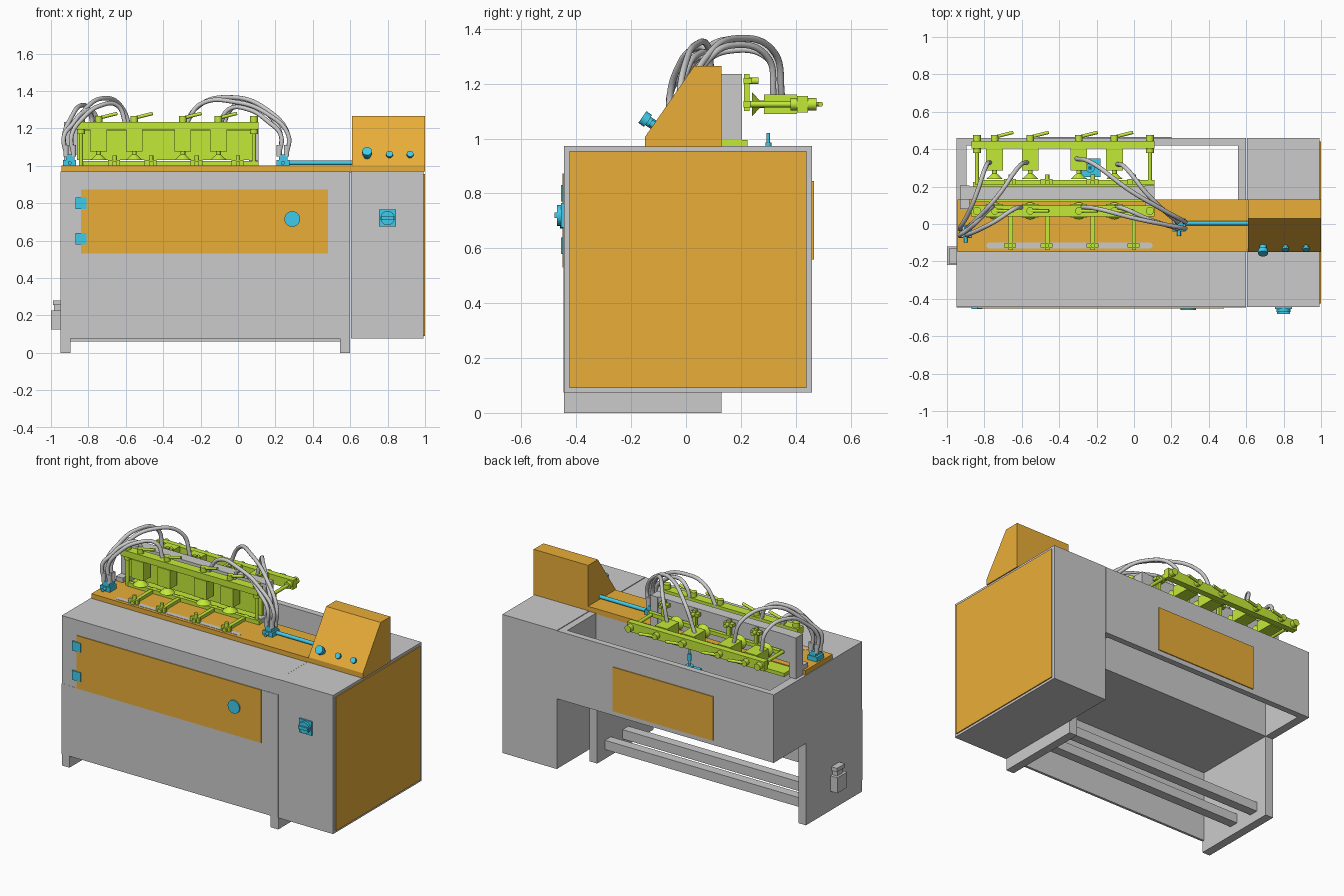
import bpy, bmesh, math
from mathutils import Matrix, Vector

if "Cube" in bpy.data.objects:
    bpy.data.objects.remove(bpy.data.objects["Cube"])


def mat(name, rgb):
    m = bpy.data.materials.new(name)
    m.diffuse_color = (*rgb, 1)
    m.use_nodes = True
    m.node_tree.nodes["Principled BSDF"].inputs["Base Color"].default_value = m.diffuse_color
    return m


ORANGE = mat("orange", (0.82, 0.42, 0.04))
GREEN = mat("green", (0.55, 0.82, 0.04))
BLUE = mat("blue", (0.05, 0.6, 0.82))
I = Matrix.Identity(4)


def finish(name, bm, m, M=I, smooth=False):
    bmesh.ops.recalc_face_normals(bm, faces=bm.faces)
    me = bpy.data.meshes.new(name)
    bm.to_mesh(me)
    bm.free()
    ob = bpy.data.objects.new(name, me)
    ob.matrix_world = M
    bpy.context.collection.objects.link(ob)
    if m:
        me.materials.append(m)
    if smooth:
        bpy.context.view_layer.objects.active = ob
        bpy.ops.object.select_all(action='DESELECT')
        ob.select_set(True)
        bpy.ops.object.shade_smooth_by_angle(angle=math.radians(40))
    return ob


def box(name, x, y, z, m=None, M=I):
    bm = bmesh.new()
    c = Matrix.Translation([(a + b) / 2 for a, b in (x, y, z)])
    s = Matrix.Diagonal([b - a for a, b in (x, y, z)] + [1])
    bmesh.ops.create_cube(bm, size=1, matrix=c @ s)
    return finish(name, bm, m, M)


def rod(name, p, q, r, m=None, M=I, r2=None, n=24):
    p, q = Vector(p), Vector(q)
    d = q - p
    T = Matrix.Translation((p + q) / 2) @ d.to_track_quat('Z', 'Y').to_matrix().to_4x4()
    bm = bmesh.new()
    bmesh.ops.create_cone(bm, cap_ends=True, segments=n, radius1=r,
                          radius2=r if r2 is None else r2, depth=d.length, matrix=T)
    return finish(name, bm, m, M, True)


def prism(name, pts, x0, x1, m=None):
    bm = bmesh.new()
    f = bm.faces.new([bm.verts.new((x0, y, z)) for y, z in pts])
    g = bmesh.ops.extrude_face_region(bm, geom=[f])
    bmesh.ops.translate(bm, vec=(x1 - x0, 0, 0),
                        verts=[v for v in g['geom'] if isinstance(v, bmesh.types.BMVert)])
    return finish(name, bm, m)


def hose(name, pts, r=0.012):
    cu = bpy.data.curves.new(name, 'CURVE')
    cu.dimensions = '3D'
    cu.bevel_depth, cu.bevel_resolution, cu.resolution_u = r, 3, 10
    cu.use_fill_caps = True
    sp = cu.splines.new('BEZIER')
    sp.bezier_points.add(len(pts) - 1)
    for b, p in zip(sp.bezier_points, pts):
        b.co = p
        b.handle_left_type = b.handle_right_type = 'AUTO'
    bpy.context.collection.objects.link(bpy.data.objects.new(name, cu))


# body: closed front half, bottomless basin walls behind it
box("front_body", (-.95, .6), (-.445, .13), (.53, .97))
box("basin_wall_left", (-.95, -.895), (.13, .46), (.53, .97))
box("basin_wall_right", (.555, .6), (.13, .46), (.53, .97))
box("basin_wall_back", (-.895, .555), (.42, .46), (.53, .97))
box("basin_back_panel", (-.52, .2), (.46, .466), (.56, .845), ORANGE)

# open base: end panels standing on the floor, front sheet and cross bars
for n, x in (("left", (-.95, -.895)), ("right", (.545, .6))):
    box("end_panel_" + n, x, (-.445, .13), (0, .53))
box("lower_front_sheet", (-.95, .6), (-.446, -.43), (.075, .53))
for i, y in enumerate((-.16, .02)):
    box(f"cross_bar_{i}", (-.9, .55), (y - .03, y + .03), (.06, .12))

# front door with hinges and round lock
box("front_door", (-.84, .48), (-.451, -.44), (.53, .872), ORANGE)
box("door_surround", (.482, .6), (-.4475, -.44), (.53, .872))
for i, z in enumerate((.61, .8)):
    box(f"door_hinge_{i}", (-.87, -.81), (-.455, -.44), (z - .03, z + .03), BLUE)
rod("door_lock", (.29, -.445, .715), (.29, -.46, .715), .042, BLUE)

# electrical cabinet, side panel, main switch
box("electrical_cabinet", (.603, .993), (-.445, .46), (.075, .972))
box("cabinet_side_panel", (.99, 1.0), (-.425, .44), (.09, .955), ORANGE)
box("switch_plate", (.755, .845), (-.455, -.44), (.675, .765), BLUE)
rod("switch_dial", (.8, -.45, .72), (.8, -.47, .72), .038, BLUE)
box("switch_grip", (.765, .835), (-.48, -.46), (.71, .73), BLUE)

# power plug box on the left end
box("plug_box", (-1, -.95), (-.22, -.12), (.125, .225))
box("plug_neck", (-.985, -.95), (-.2, -.14), (.225, .255))
box("plug_cover", (-.99, -.95), (-.21, -.13), (.255, .28))

# table plate with a round-ended slot
box("table_plate", (-.945, .615), (-.15, .13), (.965, 1.0), ORANGE)
box("table_slot", (-.775, .085), (-.13, -.1), (.99, 1.002))
for i, x in enumerate((-.775, .085)):
    rod(f"slot_end_{i}", (x, -.115, .99), (x, -.115, 1.002), .015)

# control console with knobs on its slope
prism("control_console", [(-.15, .97), (-.15, 1.005), (.03, 1.265), (.13, 1.265), (.13, .97)],
      .61, 1.0, ORANGE)
nrm = Vector((0, -.26, .18)).normalized()
for i, (x, r, l) in enumerate(((.69, .026, .05), (.81, .018, .025), (.92, .018, .025))):
    p = Vector((x, -.118, 1.05))
    rod(f"console_knob_{i}", p, p + nrm * l * .6, r * .7, BLUE)
    rod(f"console_knob_cap_{i}", p + nrm * l * .5, p + nrm * l, r, BLUE)

# gantry beam between the clamp units
box("gantry_beam", (-.88, .06), (.13, .2), (1.06, 1.235))
for n, x in (("left", -.905), ("right", .085)):
    box("gantry_post_" + n, (x - .025, x + .025), (.13, .205), (1.0, 1.235))
    box("gantry_foot_" + n, (x - .025, x + .025), (.08, .205), (.97, 1.03))
box("gantry_front_plate", (-.86, .09), (.118, .13), (1.03, 1.19), GREEN)
box("gantry_low_rail", (-.86, .11), (.13, .225), (.972, .995), GREEN)

CLAMPS = (-.745, -.555, -.295, -.105)
ARMS = (-.66, -.465, -.22, .0)


def clamp_unit(tag, M, reach):
    """Rail with four pressing clamps along local z, and rest arms below."""
    box(tag + "_rail", (-.87, .11), (-.03, .03), (.165, .205), GREEN, M)
    box(tag + "_base_bar", (-.83, .11), (-.012, .012), (-.03, -.005), GREEN, M)
    for x in (-.84, .085):
        rod(tag + "_guide_rod", (x, 0, -.03), (x, 0, .22), .011, GREEN, M)
        rod(tag + "_rod_nut", (x, 0, .2), (x, 0, .235), .022, GREEN, M)
        rod(tag + "_rod_collar", (x, 0, .14), (x, 0, .165), .022, GREEN, M)
    for x in CLAMPS:
        rod(tag + "_pad", (x, 0, 0), (x, 0, .03), .045, GREEN, M, .012)
        rod(tag + "_plunger", (x, 0, .02), (x, 0, .05), .013, GREEN, M)
        box(tag + "_cylinder_body", (x - .045, x + .045), (-.036, .036), (.045, .165), GREEN, M)
        rod(tag + "_screw", (x, 0, .2), (x, 0, .235), .02, GREEN, M)
        rod(tag + "_lever", (x, 0, .225), (x + .1, .0, .25), .009, GREEN, M)
    for x in ARMS:
        box(tag + "_rest_arm", (x - .012, x + .012), (-reach, .025), (-.028, -.008), GREEN, M)
        box(tag + "_arm_head", (x - .035, x + .03), (-reach + .015, -reach + .035),
            (-.03, .0), GREEN, M)
        rod(tag + "_arm_pin", (x, -reach + .025, -.028), (x, -reach + .025, .025), .012, GREEN, M)


clamp_unit("front_clamp", Matrix.Translation((0, .07, 1.03)), .21)
clamp_unit("back_clamp", Matrix.Translation((0, .24, 1.125)) @ Matrix.Rotation(-math.pi / 2, 4, 'X'),
           .11)

# hose manifolds and feed pipe
for n, x, y in (("left", -.9, -.04), ("right", .24, -.005)):
    box("manifold_base_" + n, (x - .035, x + .035), (y - .035, y + .035), (1.0, 1.03), BLUE)
    box("manifold_top_" + n, (x - .02, x + .025), (y - .03, y + .03), (1.03, 1.06), BLUE)
    rod("manifold_drain_" + n, (x, y - .06, 1.015), (x, y, 1.015), .01, BLUE)
rod("feed_pipe", (.25, .005, 1.015), (.62, .005, 1.015), .012, BLUE)

# hoses: two per side to the front clamps, two over the gantry to the back clamps
def run_hoses(tag, x, y, s, ends):
    for i, (ex, ey, ez, top) in enumerate(ends):
        ox, oy = x + (-.02, .02)[i % 2], y + (-.018, .018)[i // 2]
        rod(f"hose_fitting_{tag}_{i}", (ox, oy, 1.05), (ox, oy, 1.11), .014)
        mx, my = (ox + ex) / 2, (oy + ey) / 2
        hose(f"hose_{tag}_{i}", [(ox, oy, 1.06), (ox + s * .01, oy, 1.16),
                                 (ox * .8 + ex * .2, oy * .8 + ey * .2, top - .06),
                                 (mx, my, top), (ex * .85 + ox * .15, ey * .93 + oy * .07, (top + ez) / 2 + .05),
                                 (ex, ey, ez)])


run_hoses("left", -.9, -.04, -1, [(-.75, .09, 1.2, 1.28), (-.6, .09, 1.22, 1.32),
                                  (-.77, .33, 1.15, 1.32), (-.57, .33, 1.15, 1.36)])
run_hoses("right", .24, -.005, 1, [(-.1, .09, 1.2, 1.3), (-.28, .09, 1.22, 1.34),
                                   (-.09, .32, 1.15, 1.34), (-.31, .35, 1.15, 1.365)])

# pump block with float pin inside the basin
box("pump_block", (-.29, -.18), (.25, .35), (.83, .885), BLUE)
rod("pump_collar", (-.235, .3, .885), (-.235, .3, .91), .025, BLUE)
rod("pump_pin", (-.235, .3, .9), (-.235, .3, 1.02), .006, BLUE)
rod("pump_pin_sleeve", (-.235, .3, .94), (-.235, .3, .985), .011, BLUE)
